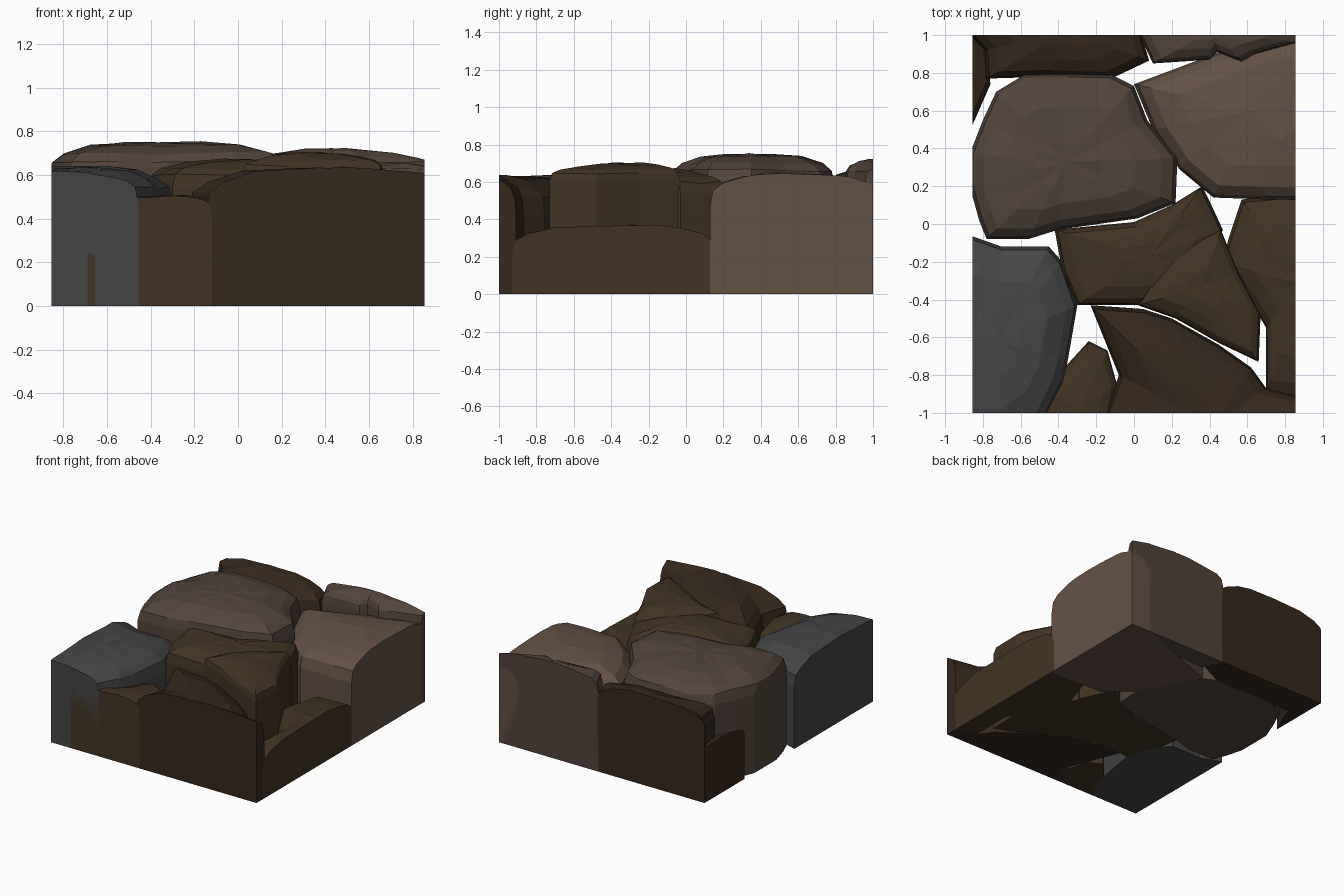
import bpy, bmesh, random
from mathutils import Vector

random.seed(4)
HX, HY = 0.855, 1.0   # tile half sizes

def material(name, rgb):
    m = bpy.data.materials.new(name)
    m.diffuse_color = (*rgb, 1)
    return m

PALE = material("pale_stone", (0.125, 0.083, 0.06))
TAUPE = material("taupe_stone", (0.085, 0.058, 0.044))
BROWN = material("brown_stone", (0.055, 0.034, 0.018))
DARK = material("dark_stone", (0.036, 0.021, 0.012))
GREY = material("grey_stone", (0.06, 0.06, 0.062))

# Dome profile: (scale towards the peak, share of the dome height)
DOME = [(1, 0), (0.965, 0.45), (0.86, 0.68), (0.62, 0.9), (0.32, 0.98)]

def stone(name, outline, peak, shoulder, top, mat):
    """Upright stone with a faceted domed top, cut off flat at the tile edges."""
    bm = bmesh.new()
    c = Vector(peak)
    pts = [Vector(p) for p in outline]
    rings = [[bm.verts.new((p.x, p.y, 0)) for p in pts]]
    for i, (s, f) in enumerate(DOME):
        ring = []
        for p in pts:
            q = c + (p - c) * s
            z = shoulder + (top - shoulder) * f
            if i > 0:
                z += random.uniform(-0.008, 0.008)
            ring.append(bm.verts.new((q.x, q.y, z)))
        rings.append(ring)
    n = len(pts)
    for a, b in zip(rings, rings[1:]):
        for i in range(n):
            j = (i + 1) % n
            bm.faces.new((a[i], a[j], b[j], b[i]))
    tip = bm.verts.new((c.x, c.y, top))
    for i in range(n):
        bm.faces.new((rings[-1][i], rings[-1][(i + 1) % n], tip))
    bm.faces.new(rings[0])
    # trim to the tile
    for co, no in (((HX, 0, 0), (1, 0, 0)), ((-HX, 0, 0), (-1, 0, 0)),
                   ((0, HY, 0), (0, 1, 0)), ((0, -HY, 0), (0, -1, 0))):
        bmesh.ops.bisect_plane(bm, geom=bm.verts[:] + bm.edges[:] + bm.faces[:],
                               plane_co=co, plane_no=no, clear_outer=True)
        rim = [e for e in bm.edges if e.is_boundary]
        if rim:
            bmesh.ops.holes_fill(bm, edges=rim, sides=0)
    bmesh.ops.recalc_face_normals(bm, faces=bm.faces[:])
    me = bpy.data.meshes.new(name)
    bm.to_mesh(me)
    bm.free()
    me.materials.append(mat)
    bpy.context.collection.objects.link(bpy.data.objects.new(name, me))

# Large rounded stone, left of centre
stone("large_round_stone",
      [(-0.73, 0.7), (-0.58, 0.79), (-0.35, 0.795), (-0.12, 0.79), (0.0, 0.73), (0.07, 0.55),
       (0.23, 0.35), (0.22, 0.11), (0.02, 0.03), (-0.4, -0.03), (-0.56, -0.08), (-0.78, -0.08),
       (-0.82, 0.02), (-0.87, 0.2), (-0.87, 0.37), (-0.8, 0.55)],
      (-0.36, 0.33), 0.59, 0.75, TAUPE)

# Pale slab on the right
stone("pale_slab_stone",
      [(0.0, 0.74), (0.1, 0.5), (0.24, 0.29), (0.42, 0.14), (0.7, 0.13), (1.1, 0.125),
       (1.35, 0.3), (1.35, 0.8), (1.1, 1.05), (0.8, 1.04), (0.4, 0.89)],
      (0.62, 0.6), 0.47, 0.65, PALE)

# Back row
stone("back_left_stone",
      [(-0.78, 0.77), (-0.45, 0.78), (-0.12, 0.77), (0.08, 0.865), (0.04, 1.0),
       (0.04, 1.25), (-0.4, 1.4), (-0.95, 1.25), (-0.87, 1.0), (-0.79, 0.92)],
      (-0.35, 1.02), 0.53, 0.68, DARK)
stone("back_right_stone",
      [(0.03, 1.0), (0.1, 0.85), (0.4, 0.87), (0.44, 0.91), (0.57, 0.86), (0.64, 0.9),
       (0.86, 0.96), (1.0, 1.1), (0.7, 1.3), (0.3, 1.3), (0.03, 1.15)],
      (0.42, 1.03), 0.6, 0.72, TAUPE)
stone("low_left_stone",
      [(-0.76, 0.74), (-0.78, 0.93), (-0.82, 1.1), (-1.1, 1.1), (-1.1, 0.5), (-0.87, 0.49)],
      (-0.92, 0.8), 0.33, 0.42, DARK)

# Middle stones
stone("centre_stone",
      [(-0.42, -0.03), (-0.38, -0.25), (-0.3, -0.43), (-0.02, -0.43), (0.15, -0.42),
       (0.4, -0.25), (0.47, -0.03), (0.41, 0.1), (0.36, 0.2), (0.2, 0.1), (0.0, 0.01)],
      (0.08, -0.17), 0.54, 0.67, BROWN)
stone("wedge_stone",
      [(0.02, -0.43), (0.1, -0.3), (0.22, -0.14), (0.46, -0.03), (0.55, -0.25), (0.67, -0.48),
       (0.66, -0.73), (0.45, -0.63), (0.22, -0.5)],
      (0.36, -0.33), 0.6, 0.7, BROWN)
stone("low_right_stone",
      [(0.5, -0.08), (0.57, 0.13), (0.86, 0.155), (1.1, 0.13), (1.3, -0.4), (1.1, -0.92),
       (0.86, -0.93), (0.7, -0.91), (0.7, -0.55), (0.6, -0.38), (0.47, -0.2)],
      (0.88, -0.32), 0.22, 0.37, BROWN)

# Front row
stone("grey_stone",
      [(-1.0, -0.06), (-0.87, -0.06), (-0.7, -0.12), (-0.45, -0.12), (-0.38, -0.2),
       (-0.3, -0.43), (-0.35, -0.72), (-0.38, -0.85), (-0.48, -1.05), (-0.7, -1.2),
       (-1.1, -1.2), (-1.2, -0.6)],
      (-0.72, -0.62), 0.46, 0.64, GREY)
stone("small_front_stone",
      [(-0.69, -1.0), (-0.45, -0.85), (-0.24, -0.62), (-0.14, -0.67), (-0.09, -0.85),
       (-0.13, -1.05), (-0.25, -1.2), (-0.55, -1.2), (-0.69, -1.1)],
      (-0.3, -1.0), 0.41, 0.505, BROWN)
stone("front_dark_stone",
      [(-0.23, -0.43), (0.05, -0.45), (0.2, -0.5), (0.45, -0.64), (0.62, -0.76), (0.7, -0.87),
       (0.86, -0.91), (1.15, -0.95), (1.2, -1.3), (0.4, -1.5), (-0.05, -1.3), (-0.15, -1.0),
       (-0.08, -0.8)],
      (0.42, -1.06), 0.42, 0.635, DARK)
